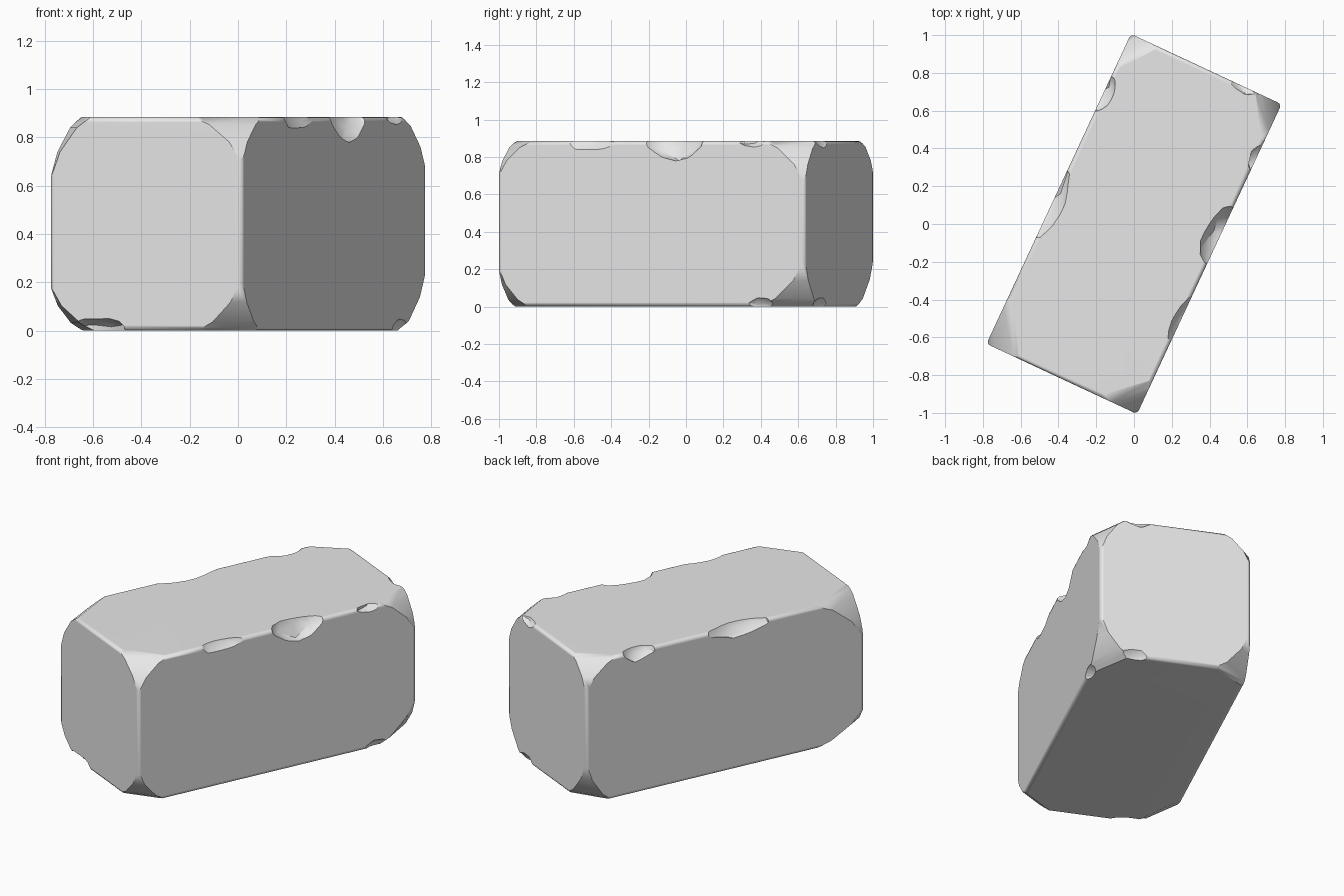
import bpy, bmesh, math, random
from mathutils import Vector, Matrix

random.seed(4)
cube = bpy.data.objects.get("Cube")
if cube:
    bpy.data.objects.remove(cube, do_unlink=True)

W, L, H = 0.44, 0.905, 0.885          # half width, half length, full height
TURN = Matrix.Rotation(math.radians(-25), 4, 'Z')

stone = bpy.data.materials.new("stone grey")
stone.use_nodes = True
GREY = (0.8, 0.8, 0.8, 1)
stone.diffuse_color = GREY
stone.node_tree.nodes["Principled BSDF"].inputs["Base Color"].default_value = GREY


def make_object(name, bm):
    mesh = bpy.data.meshes.new(name)
    bmesh.ops.recalc_face_normals(bm, faces=bm.faces[:])
    bm.to_mesh(mesh)
    bm.free()
    mesh.materials.append(stone)
    obj = bpy.data.objects.new(name, mesh)
    bpy.context.collection.objects.link(obj)
    return obj


def slice_off(bm, point, normal):
    """Cut everything beyond a plane and close the hole."""
    bmesh.ops.bisect_plane(bm, geom=bm.verts[:] + bm.edges[:] + bm.faces[:],
                           plane_co=point, plane_no=normal.normalized(),
                           dist=1e-5, clear_outer=True)
    rim = [e for e in bm.edges if e.is_boundary]
    if rim:
        bmesh.ops.holes_fill(bm, edges=rim, sides=0)


# Block with narrow rounded edges
bm = bmesh.new()
bmesh.ops.create_cube(bm, size=1)
for v in bm.verts:
    v.co = Vector((v.co.x * 2 * W, v.co.y * 2 * L, (v.co.z + 0.5) * H))
bmesh.ops.bevel(bm, geom=bm.edges[:], offset=0.022, segments=3,
                profile=0.5, affect='EDGES', clamp_overlap=True)

# Worn corners: side x, side y, side z, wear along x, y and z
corners = [
    (-1, -1, 1, 0.16, 0.26, 0.21), (1, -1, 1, 0.19, 0.17, 0.15),
    (1, 1, 1, 0.13, 0.20, 0.18), (-1, 1, 1, 0.14, 0.18, 0.15),
    (-1, -1, -1, 0.18, 0.27, 0.15), (1, -1, -1, 0.17, 0.15, 0.17),
    (1, 1, -1, 0.15, 0.22, 0.20), (-1, 1, -1, 0.18, 0.14, 0.21),
]
for sx, sy, sz, a, b, c in corners:
    tip = Vector((sx * W, sy * L, H if sz > 0 else 0))
    for fx, fy, fz in ((1, 1, 1), (0.66, 0.66, 1.3), (1.2, 1.2, 0.62)):
        normal = Vector((sx / (a * fx), sy / (b * fy), sz / (c * fz)))
        slice_off(bm, tip - Vector((sx * a * fx, 0, 0)), normal)
bmesh.ops.transform(bm, matrix=TURN, verts=bm.verts[:])
block = make_object("stone_block", bm)

# Broken chips along the edges: centre, then radii
chips = [
    ((W + 0.03, 0.145, H + 0.03), (0.13, 0.20, 0.15)),
    ((W + 0.02, -0.36, H + 0.02), (0.07, 0.17, 0.075)),
    ((W + 0.02, 0.60, H + 0.02), (0.06, 0.10, 0.065)),
    ((-W - 0.02, -0.09, H + 0.03), (0.09, 0.22, 0.10)),
    ((-W - 0.02, 0.56, H + 0.02), (0.075, 0.12, 0.09)),
    ((0.22, L + 0.02, H + 0.02), (0.10, 0.06, 0.06)),
    ((-0.22, -L - 0.02, -0.02), (0.15, 0.08, 0.08)),
    ((W + 0.02, 0.66, -0.02), (0.06, 0.10, 0.07)),
    ((0.24, L + 0.02, -0.02), (0.10, 0.06, 0.08)),
]
bm = bmesh.new()
for centre, radii in chips:
    ball = bmesh.ops.create_icosphere(bm, subdivisions=2, radius=1)["verts"]
    for v in ball:
        p = v.co * random.uniform(0.86, 1.1)
        v.co = Vector(centre) + Vector(p[i] * radii[i] for i in range(3))
bmesh.ops.transform(bm, matrix=TURN, verts=bm.verts[:])
cutter = make_object("chip_cutter", bm)
cutter.hide_render = True

bpy.ops.object.select_all(action='DESELECT')
block.select_set(True)
bpy.context.view_layer.objects.active = block
cut = block.modifiers.new("chips", 'BOOLEAN')
cut.operation = 'DIFFERENCE'
cut.solver = 'EXACT'
cut.object = cutter
bpy.ops.object.modifier_apply(modifier=cut.name)
bpy.data.objects.remove(cutter, do_unlink=True)

# Soft shading with flat main faces
bpy.ops.object.shade_smooth_by_angle(angle=math.radians(35))
weighted = block.modifiers.new("flat faces", 'WEIGHTED_NORMAL')
weighted.keep_sharp = True
